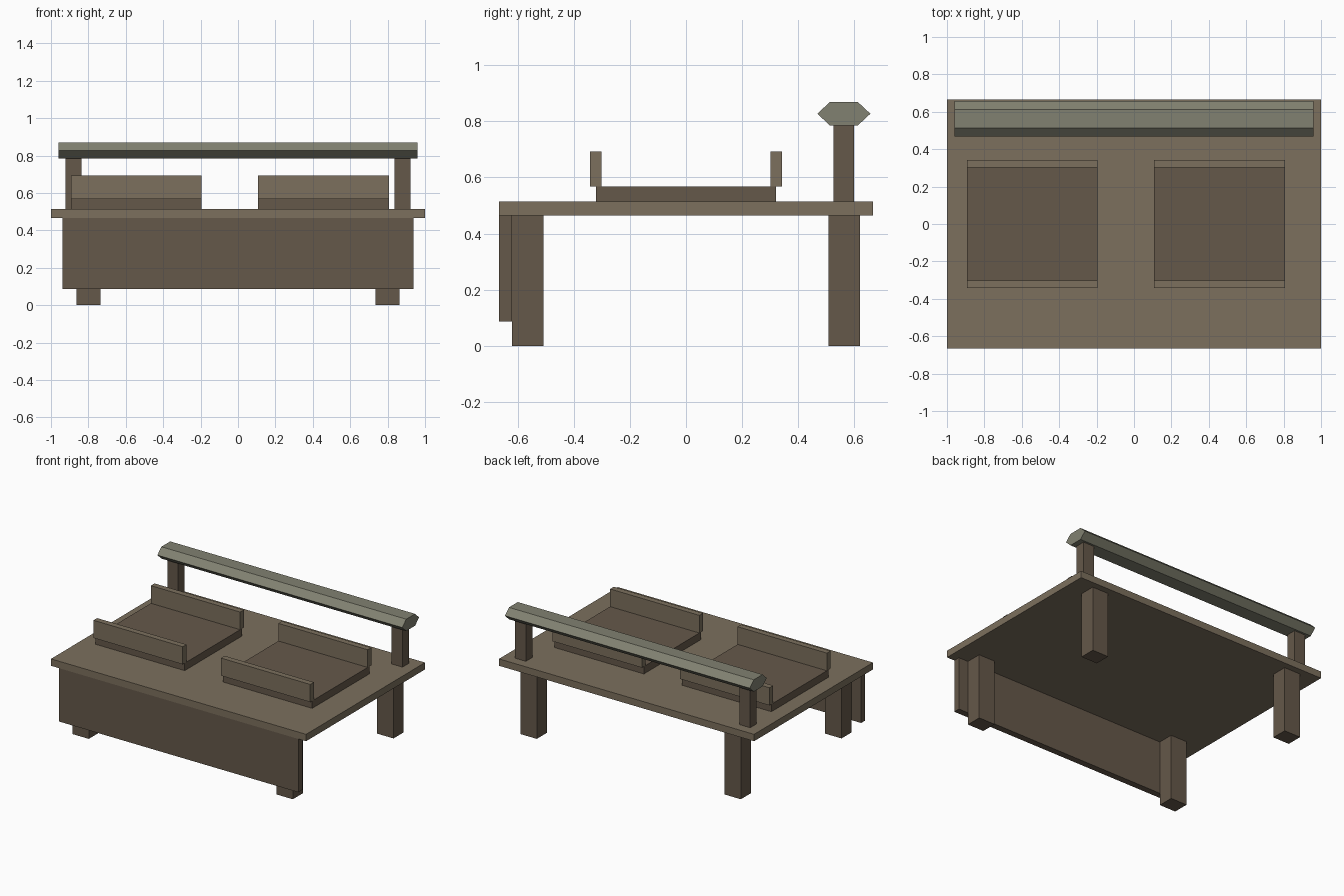
import bpy, bmesh

if "Cube" in bpy.data.objects:
    bpy.data.objects.remove(bpy.data.objects["Cube"])


def material(name, rgb):
    m = bpy.data.materials.new(name)
    m.diffuse_color = (*rgb, 1)
    m.use_nodes = True
    m.node_tree.nodes["Principled BSDF"].inputs["Base Color"].default_value = m.diffuse_color
    return m


light_wood = material("light_wood", (0.20, 0.16, 0.11))
dark_wood = material("dark_wood", (0.13, 0.098, 0.068))
rail_paint = material("rail_paint", (0.22, 0.22, 0.165))


def extrude_x(name, profile, x0, x1, mat):
    """Extrude a closed (y, z) profile along x from x0 to x1."""
    bm = bmesh.new()
    face = bm.faces.new([bm.verts.new((x0, y, z)) for y, z in profile])
    ext = bmesh.ops.extrude_face_region(bm, geom=[face])
    verts = [v for v in ext["geom"] if isinstance(v, bmesh.types.BMVert)]
    bmesh.ops.translate(bm, verts=verts, vec=(x1 - x0, 0, 0))
    bmesh.ops.recalc_face_normals(bm, faces=bm.faces)
    mesh = bpy.data.meshes.new(name)
    bm.to_mesh(mesh)
    bm.free()
    mesh.materials.append(mat)
    obj = bpy.data.objects.new(name, mesh)
    bpy.context.collection.objects.link(obj)
    return obj


def box(name, x, y, z, mat):
    profile = [(y[0], z[0]), (y[1], z[0]), (y[1], z[1]), (y[0], z[1])]
    return extrude_x(name, profile, x[0], x[1], mat)


def span(side, inner, outer):
    return sorted((side * inner, side * outer))


TOP_LOW, TOP_HIGH = 0.465, 0.514

# Table top and hanging front panel
box("table_top", (-1, 1), (-0.666, 0.666), (TOP_LOW, TOP_HIGH), light_wood)
box("front_panel", (-0.939, 0.939), (-0.666, -0.62), (0.087, TOP_LOW), dark_wood)

for side, label in ((-1, "left"), (1, "right")):
    # Legs
    for end, place in ((-1, "front"), (1, "back")):
        box(f"{place}_{label}_leg", span(side, 0.736, 0.864),
            span(end, 0.508, 0.62), (0, TOP_LOW), dark_wood)
    # Posts holding the back rail
    box(f"{label}_rail_post", span(side, 0.837, 0.922), (0.526, 0.598),
        (TOP_HIGH, 0.786), dark_wood)

# Six-sided back rail
extrude_x("back_rail",
          [(0.468, 0.827), (0.513, 0.785), (0.612, 0.785),
           (0.657, 0.827), (0.612, 0.869), (0.513, 0.869)],
          -0.96, 0.96, rail_paint)

# Two trays, each with a raised lip at front and back
for x0, label in ((-0.894, "left"), (0.106, "right")):
    x = (x0, x0 + 0.7)
    box(f"{label}_tray", x, (-0.32, 0.32), (TOP_HIGH, 0.567), dark_wood)
    for end, place in ((-1, "front"), (1, "back")):
        box(f"{label}_tray_{place}_lip", x, span(end, 0.301, 0.342),
            (0.567, 0.692), light_wood)
